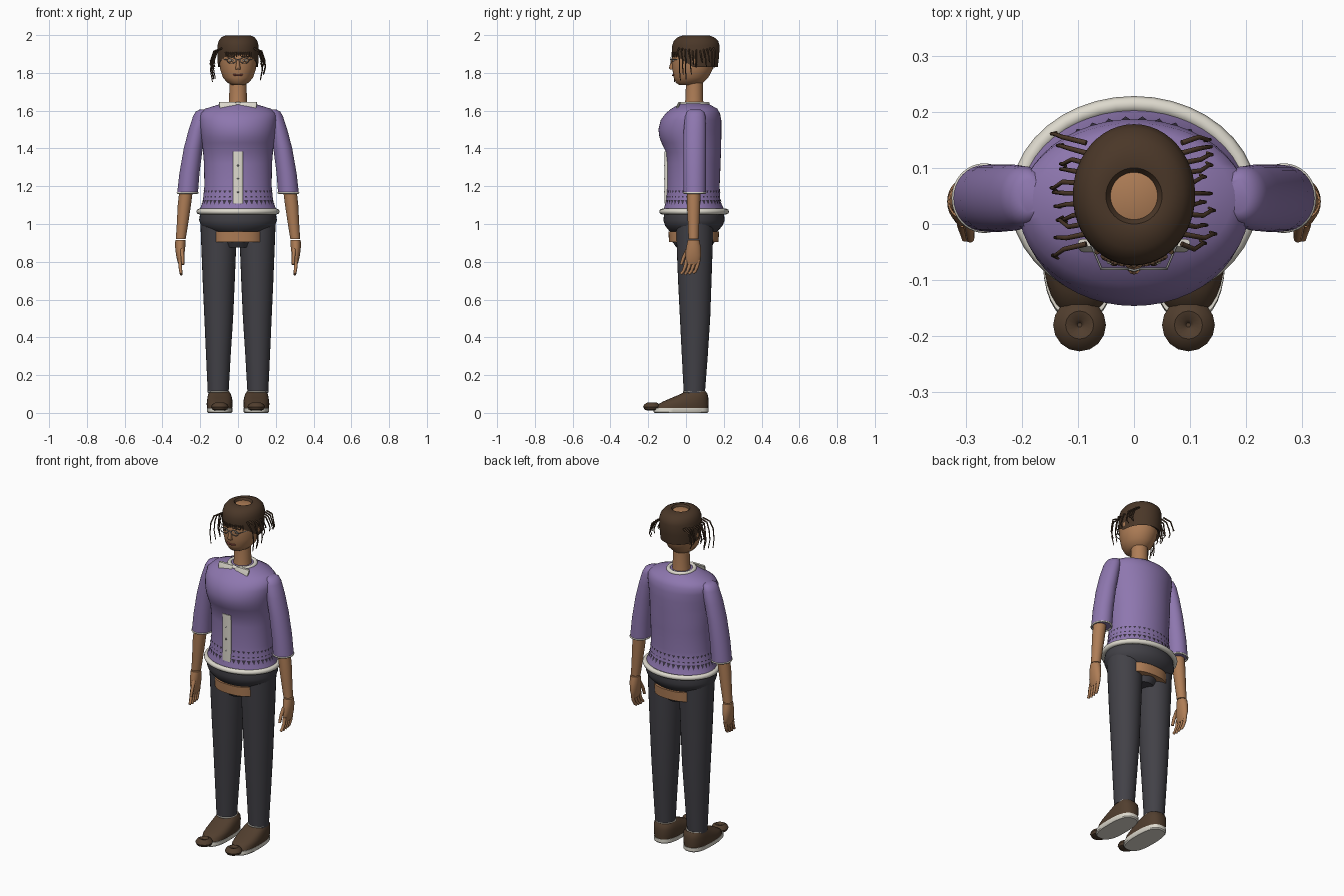
import bpy, bmesh, math, random
from mathutils import Vector

random.seed(4)
if "Cube" in bpy.data.objects:
    bpy.data.objects.remove(bpy.data.objects["Cube"])


def material(name, hexcode):
    rgb = [int(hexcode[i:i + 2], 16) / 255 for i in (0, 2, 4)]
    col = [((c + 0.055) / 1.055) ** 2.4 for c in rgb] + [1]
    m = bpy.data.materials.new(name)
    m.use_nodes = True
    m.diffuse_color = col
    m.node_tree.nodes["Principled BSDF"].inputs["Base Color"].default_value = col
    return m


SKIN = material("skin", "AE7D56")
HAIR = material("dark brown", "4A3728")
KNIT = material("purple knit", "8E77AF")
CLOTH = material("charcoal cloth", "424147")
WHITE = material("off white", "DDD9CD")
SHOE = material("shoe brown", "513E2E")
PATTERN = material("dark pattern", "3B3444")
METAL = material("frame grey", "8D8C8A")
LIP = material("lip", "8A4A40")


def finish(name, bm, mat, angle=40):
    bmesh.ops.recalc_face_normals(bm, faces=bm.faces)
    me = bpy.data.meshes.new(name)
    bm.to_mesh(me)
    bm.free()
    me.materials.append(mat)
    ob = bpy.data.objects.new(name, me)
    bpy.context.collection.objects.link(ob)
    bpy.ops.object.select_all(action='DESELECT')
    ob.select_set(True)
    bpy.context.view_layer.objects.active = ob
    bpy.ops.object.shade_smooth_by_angle(angle=math.radians(angle))
    return ob


def loft(name, rows, mat, n=32, power=1.0, caps=(True, True), warp=None):
    """Skin horizontal ovals; each row is z, centre x, half width, front y, back y."""
    bm = bmesh.new()
    rings = []
    for z, cx, rx, y0, y1 in rows:
        ring = []
        for i in range(n):
            c, s = math.cos(math.tau * i / n), math.sin(math.tau * i / n)
            co = Vector((cx + rx * math.copysign(abs(c) ** power, c),
                         (y0 + y1) / 2 + (y1 - y0) / 2 * math.copysign(abs(s) ** power, s), z))
            ring.append(bm.verts.new(warp(co) if warp else co))
        rings.append(ring)
    for a, b in zip(rings, rings[1:]):
        for i in range(n):
            j = (i + 1) % n
            bm.faces.new((a[i], a[j], b[j], b[i]))
    if caps[0]:
        bm.faces.new(rings[0])
    if caps[1]:
        bm.faces.new(rings[-1])
    return finish(name, bm, mat)


def tube(name, points, r, mat, cyclic=False, tip=1.0):
    cu = bpy.data.curves.new(name, 'CURVE')
    cu.dimensions, cu.bevel_depth, cu.bevel_resolution, cu.use_fill_caps = '3D', r, 2, True
    sp = cu.splines.new('POLY')
    sp.points.add(len(points) - 1)
    for i, p in enumerate(points):
        sp.points[i].co = (*p, 1)
        sp.points[i].radius = 1 + (tip - 1) * i / (len(points) - 1)
    sp.use_cyclic_u = cyclic
    tmp = bpy.data.objects.new(name, cu)
    bpy.context.collection.objects.link(tmp)
    bpy.context.view_layer.update()
    bm = bmesh.new()
    me = tmp.evaluated_get(bpy.context.evaluated_depsgraph_get()).to_mesh()
    bm.from_mesh(me)
    bpy.data.objects.remove(tmp)
    return finish(name, bm, mat, 60)


def hoop(cx, cy, z, rx, ry, n=40):
    return [(cx + rx * math.cos(math.tau * i / n), cy + ry * math.sin(math.tau * i / n), z) for i in range(n)]


def ball(name, loc, size, mat):
    bm = bmesh.new()
    bmesh.ops.create_uvsphere(bm, u_segments=16, v_segments=10, radius=1)
    bmesh.ops.scale(bm, vec=size, verts=bm.verts)
    bmesh.ops.translate(bm, vec=loc, verts=bm.verts)
    return finish(name, bm, mat, 60)


def plate(name, polys, mat):
    bm = bmesh.new()
    for poly in polys:
        bm.faces.new([bm.verts.new(p) for p in poly])
    return finish(name, bm, mat)


# Sweater body, hem and collar
TORSO = [(1.07, 0, .205, -.12, .205), (1.12, 0, .186, -.106, .182), (1.2, 0, .178, -.1, .178),
         (1.32, 0, .18, -.1, .183), (1.38, 0, .185, -.106, .185), (1.43, 0, .19, -.13, .186),
         (1.46, 0, .195, -.141, .187), (1.5, 0, .2, -.146, .187), (1.55, 0, .205, -.134, .187),
         (1.585, 0, .203, -.108, .18), (1.61, 0, .175, -.078, .166), (1.63, 0, .11, -.045, .13),
         (1.64, 0, .07, -.03, .11)]
loft("sweater_body", TORSO, KNIT, 48)
tube("sweater_hem", hoop(0, .043, 1.066, .206, .17), .015, WHITE, True)
tube("collar_band", hoop(0, .042, 1.635, .07, .072), .012, WHITE, True)


def on_torso(a, z):
    for p, q in zip(TORSO, TORSO[1:]):
        if p[0] <= z <= q[0]:
            t = (z - p[0]) / (q[0] - p[0])
            rx, y0, y1 = [p[k] + t * (q[k] - p[k]) for k in (2, 3, 4)]
            return ((rx + .002) * math.cos(a), (y0 + y1) / 2 + ((y1 - y0) / 2 + .002) * math.sin(a), z)


# Knitted rows: small dashes above, pointed triangles below
marks = []
N = 40
for i in range(N):
    a = math.tau * (i + .5) / N
    w = math.tau / N
    for half, flat, point in ((.34, 1.178, 1.163), (.42, 1.127, 1.102)):
        marks.append([on_torso(a - w * half, flat), on_torso(a + w * half, flat), on_torso(a, point)])
    marks.append([on_torso(a + w * k, z) for k, z in ((-.2, 1.147), (.2, 1.147), (.2, 1.14), (-.2, 1.14))])
plate("knitted_pattern", marks, PATTERN)

# Button strip
loft("button_strip", [(z, 0, .027, -.113, -.085) for z in (1.108, 1.25, 1.385)], WHITE, 20, .5)
for z in (1.17, 1.24, 1.31):
    ball("strip_button", (0, -.113, z), (.005, .003, .005), METAL)

# Hips, exposed waist band and crotch
loft("trouser_hips", [(.95, 0, .13, -.07, .15), (.965, 0, .165, -.09, .17), (.99, 0, .195, -.11, .193),
                      (1.02, 0, .206, -.12, .205), (1.06, 0, .2, -.115, .2)], CLOTH, 40)
loft("hip_skin_band", [(.905, 0, .142, -.09, .172), (.96, 0, .142, -.093, .175)], SKIN, 40, .8)
loft("crotch", [(.875, 0, .07, -.05, .13), (.91, 0, .08, -.075, .155)], CLOTH)

# Neck and head
loft("neck", [(1.6, 0, .055, -.015, .1), (1.66, 0, .047, -.003, .09), (1.76, 0, .045, 0, .09)], SKIN)
loft("head", [(1.735, 0, .03, -.035, .06), (1.747, 0, .055, -.053, .09), (1.775, 0, .08, -.065, .118),
              (1.82, 0, .095, -.072, .142), (1.87, 0, .1, -.075, .152), (1.92, 0, .1, -.067, .155),
              (1.96, 0, .085, -.04, .14), (1.985, 0, .045, .005, .1)], SKIN, 40)


# Hair cap with open crown; its edge drops toward the back
def drop(co):
    if co.z < 1.945:
        back = min(1, max(0, (co.y + .06) / .1))
        co.z -= .065 * back * (1.945 - co.z) / .05
    return co


loft("hair_cap", [(1.9, 0, .097, -.06, .15), (1.895, 0, .106, -.073, .168), (1.92, 0, .109, -.074, .175),
                  (1.945, 0, .109, -.073, .178), (1.97, 0, .102, -.064, .17), (1.988, 0, .088, -.045, .15),
                  (1.999, 0, .065, -.015, .122), (1.997, 0, .05, 0, .1), (1.982, 0, .04, .01, .09)],
     HAIR, 48, caps=(False, False), warp=drop)
for i in range(13):
    x = -.066 + .011 * i
    y = .04 - .113 * math.sqrt(1 - (x / .108) ** 2)
    tube("fringe_lock", [(x, y, 1.91), (x + .003, y - .002, random.uniform(1.88, 1.893))], .005, HAIR, tip=.4)

for s in (1, -1):
    # Loose strands beside the face
    for i in range(11):
        y = -.045 + .02 * i
        out = random.uniform(.125, .15)
        end = random.uniform(1.75, 1.8) if y < .03 else random.uniform(1.82, 1.86)
        lean = random.uniform(-.012, .012)
        tube("hair_strand", [(s * .085, y * .9 + .005, 1.93), (s * (out - .02), y, 1.915),
                             (s * (out - .005), y + lean, 1.87), (s * out, y + lean, (1.87 + end) / 2),
                             (s * (out - .01), y + 1.5 * lean, end)], .0048, HAIR, tip=.5)
    # Face
    ball("ear", (s * .1, .045, 1.865), (.009, .016, .024), SKIN)
    ball("eye_white", (s * .035, -.067, 1.866), (.014, .006, .007), WHITE)
    ball("iris", (s * .035, -.072, 1.866), (.006, .003, .006), HAIR)
    tube("eyebrow", [(s * .016, -.073, 1.886), (s * .036, -.069, 1.891), (s * .056, -.06, 1.885)], .003, HAIR)
    lens = [(x, -.08, 1.866 + dy) for x, dy, _ in hoop(s * .034, 0, 0, .024, .015, 20)]
    tube("glasses_rim", lens, .0022, METAL, True)
    tube("glasses_temple", [(s * .058, -.08, 1.87), (s * .075, -.04, 1.872), (s * .102, .035, 1.875)], .002, METAL)

    # Collar wing
    loft("collar_wing", [(1.61, s * .058, .036, -.052, -.04), (1.628, s * .053, .047, -.048, -.034),
                         (1.647, s * .056, .044, -.04, -.026)], WHITE, 16, .5)

    # Sleeve and cuff
    loft("sleeve", [(z, s * x, r, y0, y1) for z, x, r, y0, y1 in (
        (1.605, .185, .02, .02, .08), (1.595, .19, .034, .005, .095), (1.57, .196, .042, -.005, .103),
        (1.5, .215, .046, -.012, .106), (1.4, .237, .05, -.014, .106), (1.27, .257, .053, -.014, .106),
        (1.165, .267, .055, -.013, .105))], KNIT)
    tube("sleeve_cuff", hoop(s * .267, .046, 1.165, .053, .057), .005, WHITE, True)

    # Forearm and hand
    loft("forearm", [(z, s * x, r, y0, y1) for z, x, r, y0, y1 in (
        (1.2, .272, .036, .005, .077), (1.1, .284, .035, .005, .075), (1, .294, .03, .01, .07),
        (.921, .303, .026, .013, .067))], SKIN, 24)
    loft("hand", [(z, s * x, r, y0, y1) for z, x, r, y0, y1 in (
        (.916, .305, .027, .01, .07), (.88, .306, .027, .002, .078), (.835, .306, .022, -.004, .08),
        (.8, .305, .015, -.002, .074), (.785, .305, .009, .004, .066))], SKIN, 24)
    for i in range(4):
        y = .004 + .021 * i
        tube("finger", [(s * .305, y, .81), (s * .306, y - .008, .775), (s * .303, y - .018, .75),
                        (s * .3, y - .03, .732 + .004 * abs(i - 1))], .0105, SKIN, tip=.7)
    tube("thumb", [(s * .297, .01, .865), (s * .293, -.012, .825), (s * .292, -.026, .785)], .011, SKIN, tip=.7)

    # Trouser leg
    loft("trouser_leg", [(z, s * x, r, y0, y1) for z, x, r, y0, y1 in (
        (.105, .105, .055, -.012, .1), (.3, .104, .065, -.022, .115), (.5, .102, .076, -.032, .128),
        (.7, .102, .085, -.042, .135), (.9, .102, .093, -.05, .142), (1.03, .104, .096, -.055, .145))], CLOTH)
    tube("ankle_trim", hoop(s * .103, .044, .112, .053, .056), .004, WHITE, True)

    # Shoe
    loft("shoe_sole", [(0, s * .097, .062, -.165, .114), (.006, s * .097, .067, -.172, .12),
                       (.026, s * .097, .067, -.168, .12)], WHITE, 32, .75)
    loft("shoe_upper", [(.024, s * .097, .066, -.163, .118), (.045, s * .097, .069, -.148, .119),
                        (.06, s * .097, .068, -.122, .119), (.08, s * .097, .065, -.075, .118),
                        (.1, s * .098, .06, -.028, .114), (.113, s * .1, .053, -.006, .105)], SHOE, 32, .8)
    loft("shoe_toe_cap", [(z, s * .097, r, -.18 - r, -.18 + r) for z, r in (
        (.012, .025), (.018, .04), (.032, .047), (.046, .04), (.054, .025), (.05, .01), (.042, .004))], SHOE, 16)

# Nose, mouth and glasses bridge
loft("nose", [(1.818, 0, .012, -.084, -.06), (1.826, 0, .013, -.09, -.06), (1.87, 0, .006, -.078, -.06)], SKIN, 12)
tube("mouth", [(-.026, -.064, 1.791), (-.01, -.07, 1.788), (.01, -.07, 1.788), (.026, -.064, 1.791)], .0045, LIP)
tube("glasses_bridge", [(-.011, -.08, 1.869), (0, -.083, 1.872), (.011, -.08, 1.869)], .0022, METAL)
